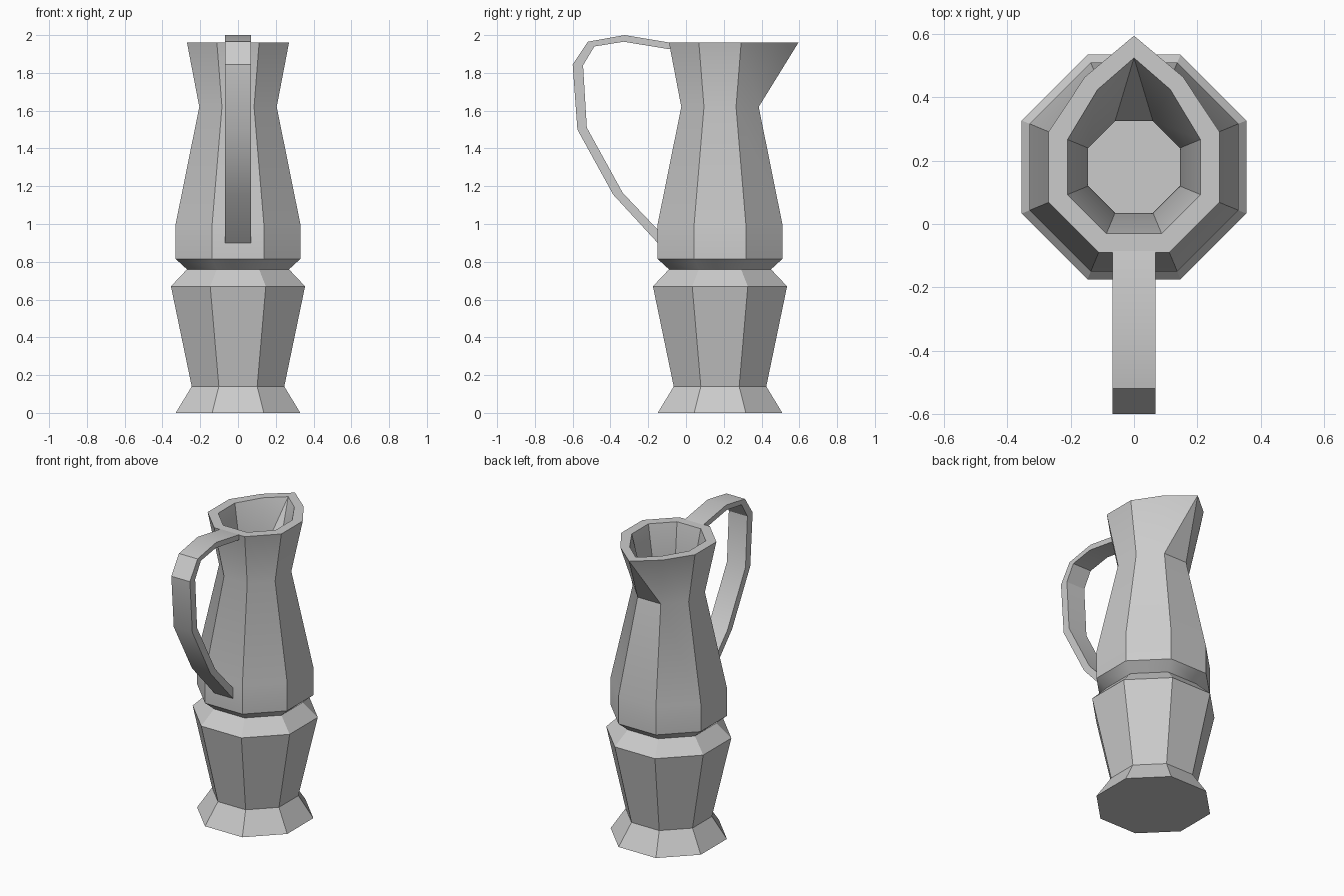
import bpy, bmesh, math
from mathutils import Vector

cube = bpy.data.objects.get("Cube")
if cube:
    bpy.data.objects.remove(cube, do_unlink=True)

SIDES = 8
CENTRE_Y = 0.18
WALL = 0.06

clay = bpy.data.materials.new("grey_clay")
clay.use_nodes = True
grey = (0.6, 0.6, 0.6, 1)
clay.diffuse_color = grey
clay.node_tree.nodes["Principled BSDF"].inputs["Base Color"].default_value = grey


def finish(bm, name):
    """Turn a bmesh into a shaded object."""
    bmesh.ops.recalc_face_normals(bm, faces=bm.faces)
    mesh = bpy.data.meshes.new(name)
    bm.to_mesh(mesh)
    bm.free()
    mesh.materials.append(clay)
    obj = bpy.data.objects.new(name, mesh)
    bpy.context.collection.objects.link(obj)
    bpy.ops.object.select_all(action='DESELECT')
    obj.select_set(True)
    bpy.context.view_layer.objects.active = obj
    bpy.ops.object.shade_smooth_by_angle(angle=math.radians(30))
    return obj


def ring(bm, flat, z):
    """Octagon ring with the given centre-to-flat distance."""
    r = flat / math.cos(math.pi / SIDES)
    angles = [(i + 0.5) * math.tau / SIDES for i in range(SIDES)]
    return [bm.verts.new((r * math.sin(a), CENTRE_Y + r * math.cos(a), z)) for a in angles]


def skin(bm, lower, upper, count=SIDES):
    for i in range(count):
        j = (i + 1) % SIDES
        bm.faces.new((lower[i], lower[j], upper[j], upper[i]))


def shell(bm, profile, bend, tip_y):
    """Stacked octagons whose last ring is pulled out into a spout."""
    rings = [ring(bm, flat, z) for flat, z in profile]
    for lower, upper in zip(rings[:-2], rings[1:-1]):
        skin(bm, lower, upper)
    neck, rim = rings[-2:]
    top = profile[-1][1]
    rim[0].co = Vector((bend[0], bend[1], top))
    rim[-1].co = Vector((-bend[0], bend[1], top))
    tip = bm.verts.new((0, tip_y, top))
    skin(bm, neck, rim, SIDES - 1)
    bm.faces.new((neck[-1], neck[0], tip))
    bm.faces.new((neck[0], rim[0], tip))
    bm.faces.new((rim[-1], neck[-1], tip))
    bm.faces.new(rings[0])
    return rim, tip


# Jug body: outer wall, hollow inside and flat rim
outer = [(0.33, 0), (0.245, 0.14), (0.355, 0.67), (0.27, 0.76),
         (0.33, 0.815), (0.33, 1.0), (0.205, 1.62), (0.27, 1.96)]
inner = [(flat - WALL, max(z, WALL)) for flat, z in outer]
bm = bmesh.new()
rim_out, tip_out = shell(bm, outer, (0.155, 0.465), 0.595)
rim_in, tip_in = shell(bm, inner, (0.115, 0.425), 0.525)
skin(bm, rim_out, rim_in, SIDES - 1)
for i in (0, -1):
    bm.faces.new((rim_out[i], tip_out, tip_in, rim_in[i]))
finish(bm, "jug_body")

# Handle: flat strap following an outer and an inner path
outside = [(-0.085, 1.96), (-0.325, 2.0), (-0.52, 1.965), (-0.6, 1.845),
           (-0.575, 1.5), (-0.385, 1.155), (-0.15, 0.9)]
inside = [(-0.085, 1.925), (-0.33, 1.965), (-0.485, 1.94), (-0.545, 1.84),
          (-0.525, 1.51), (-0.335, 1.165), (-0.15, 0.97)]
bm = bmesh.new()
sections = []
for (y1, z1), (y2, z2) in zip(outside, inside):
    corners = [(-0.068, y1, z1), (0.068, y1, z1), (0.068, y2, z2), (-0.068, y2, z2)]
    sections.append([bm.verts.new(c) for c in corners])
for a, b in zip(sections, sections[1:]):
    for i in range(4):
        j = (i + 1) % 4
        bm.faces.new((a[i], a[j], b[j], b[i]))
bm.faces.new(sections[0])
bm.faces.new(sections[-1])
finish(bm, "handle")
